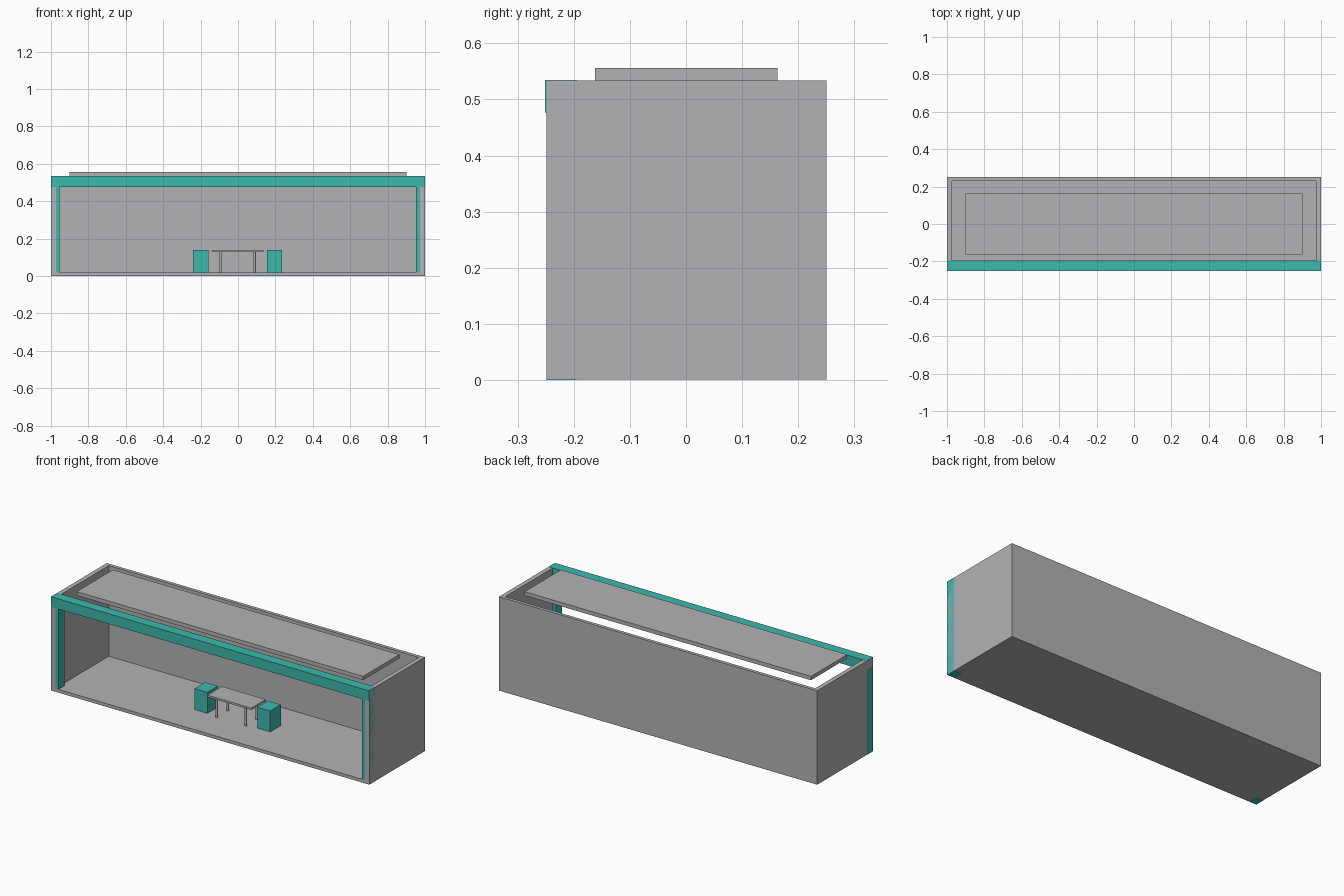
import bpy, bmesh
from mathutils import Matrix

if "Cube" in bpy.data.objects:
    bpy.data.objects.remove(bpy.data.objects["Cube"])


def material(name, rgb):
    m = bpy.data.materials.new(name)
    m.diffuse_color = (*rgb, 1)
    m.use_nodes = True
    m.node_tree.nodes["Principled BSDF"].inputs["Base Color"].default_value = m.diffuse_color
    return m


GREY = material("light_grey", (0.45, 0.45, 0.46))
TEAL = material("teal", (0.045, 0.49, 0.41))


def finish(name, bm, mat):
    me = bpy.data.meshes.new(name)
    bm.to_mesh(me)
    bm.free()
    me.materials.append(mat)
    ob = bpy.data.objects.new(name, me)
    bpy.context.collection.objects.link(ob)
    return ob


def box(name, x, y, z, mat):
    """Box from (min, max) ranges on each axis."""
    bm = bmesh.new()
    bmesh.ops.create_cube(bm, size=1)
    for v in bm.verts:
        for i, (lo, hi) in enumerate((x, y, z)):
            v.co[i] = hi if v.co[i] > 0 else lo
    return finish(name, bm, mat)


def rod(name, x, y, z0, z1, r, mat):
    bm = bmesh.new()
    bmesh.ops.create_cone(bm, cap_ends=True, segments=12, radius1=r, radius2=r,
                          depth=z1 - z0,
                          matrix=Matrix.Translation((x, y, (z0 + z1) / 2)))
    return finish(name, bm, mat)


W, IN, H, FLOOR = 1.0, 0.974, 0.534, 0.019

# Room shell: floor, back wall, side walls
box("floor", (-W, W), (-0.249, 0.25), (0.0005, FLOOR), GREY)
box("back_wall", (-W, W), (0.231, 0.25), (0.0005, H), GREY)
box("left_wall", (-W, -IN), (-0.249, 0.25), (0.0005, H), GREY)
box("right_wall", (IN, W), (-0.249, 0.25), (0.0005, H), GREY)

# Raised ceiling panel, smaller than the room
box("ceiling_panel", (-0.9, 0.9), (-0.162, 0.163), (H, 0.556), GREY)

# Front frame: two corner posts sunk into the walls and a lintel
box("left_post", (-1.0004, -0.955), (-0.2485, -0.195), (0, 0.48), TEAL)
box("right_post", (0.953, W), (-0.2485, -0.195), (0, 0.48), TEAL)
box("lintel", (-W, W), (-0.2515, -0.194), (0.477, H + 0.0005), TEAL)

# Table
box("table_top", (-0.14, 0.136), (-0.075, 0.055), (0.127, 0.138), GREY)
for i, (x, y) in enumerate([(x, y) for x in (-0.093, 0.089) for y in (-0.058, 0.04)]):
    rod(f"table_leg_{i + 1}", x, y, FLOOR, 0.128, 0.006, GREY)

# Block stools
for name, x0 in (("left_stool", -0.24), ("right_stool", 0.155)):
    box(name, (x0, x0 + 0.081), (-0.048, 0.047), (FLOOR, 0.138), TEAL)
